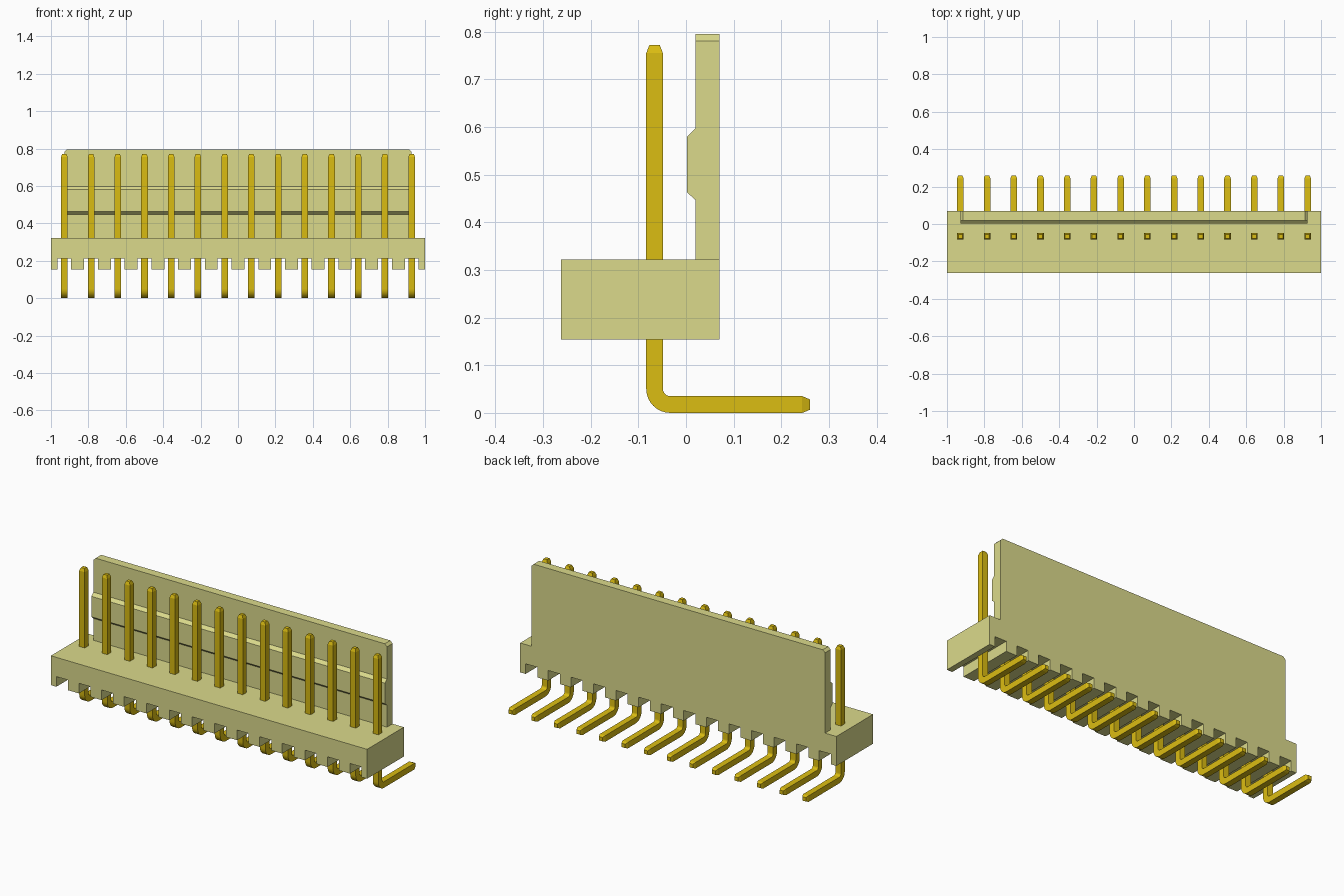
import bpy
import bmesh
import math
from mathutils import Vector

old = bpy.data.objects.get("Cube")
if old:
    bpy.data.objects.remove(old, do_unlink=True)

PINS = 14
PITCH = 2 / PINS
PIN_X = [(i - (PINS - 1) / 2) * PITCH for i in range(PINS)]
FRONT, BACK = -0.262, 0.07
BOTTOM, DECK = 0.154, 0.322


def material(name, colour):
    mat = bpy.data.materials.new(name)
    mat.use_nodes = True
    mat.diffuse_color = colour
    bsdf = next(n for n in mat.node_tree.nodes if n.type == 'BSDF_PRINCIPLED')
    bsdf.inputs["Base Color"].default_value = colour
    bsdf.inputs["Roughness"].default_value = 0.5
    return mat


def to_mesh(bm, name, mat):
    bmesh.ops.recalc_face_normals(bm, faces=bm.faces)
    mesh = bpy.data.meshes.new(name)
    bm.to_mesh(mesh)
    bm.free()
    mesh.materials.append(mat)
    return mesh


def add_object(name, mesh):
    obj = bpy.data.objects.new(name, mesh)
    bpy.context.collection.objects.link(obj)
    return obj


def extrude_profile(points, depth):
    """Extrude a closed planar outline along the depth vector."""
    bm = bmesh.new()
    face = bm.faces.new([bm.verts.new(p) for p in points])
    moved = bmesh.ops.extrude_face_region(bm, geom=[face], use_keep_orig=True)
    verts = [g for g in moved["geom"] if isinstance(g, bmesh.types.BMVert)]
    bmesh.ops.translate(bm, verts=verts, vec=depth)
    return bm


plastic = material("cream_plastic", (0.71, 0.70, 0.26, 1))
gold = material("gold_metal", (0.71, 0.51, 0.006, 1))

# Base block with a slot under every pin, running front to back
slot, slot_top = 0.037, 0.212
outline = [(1, DECK), (-1, DECK), (-1, BOTTOM)]
for x in PIN_X:
    outline += [(x - slot, BOTTOM), (x - slot, slot_top),
                (x + slot, slot_top), (x + slot, BOTTOM)]
outline.append((1, BOTTOM))
base = extrude_profile([(x, FRONT, z) for x, z in outline],
                       Vector((0, BACK - FRONT, 0)))
add_object("housing_base", to_mesh(base, "housing_base", plastic))

# Rear locking wall with a latch ridge and chamfered top corners
half, top = PIN_X[-1], 0.795
section = [(BACK, DECK), (BACK, top), (0.02, top), (0.02, 0.597),
           (0.002, 0.58), (0.002, 0.463), (0.02, 0.447), (0.02, DECK)]
wall = extrude_profile([(-half, y, z) for y, z in section],
                       Vector((2 * half, 0, 0)))
corners = [e for e in wall.edges
           if all(v.co.z > top - 0.001 for v in e.verts)
           and abs(e.verts[0].co.x - e.verts[1].co.x) < 0.001]
bmesh.ops.bevel(wall, geom=corners, offset=0.014, segments=1, affect='EDGES')
add_object("locking_wall", to_mesh(wall, "locking_wall", plastic))

# Bent square pin: rings of (y, z, direction angle, half width)
w, tip_w, radius, pin_y = 0.0175, 0.011, 0.033, -0.066
stations = [(pin_y, 0.772, 0, tip_w), (pin_y, 0.755, 0, w)]
for i in range(9):
    a = math.pi / 2 * i / 8
    stations.append((pin_y + radius * (1 - math.cos(a)),
                     w + radius * (1 - math.sin(a)), a, w))
stations += [(0.244, w, math.pi / 2, w), (0.26, w, math.pi / 2, tip_w)]

bm = bmesh.new()
rings = []
for y, z, a, h in stations:
    side = Vector((0, math.cos(a), math.sin(a)))
    centre = Vector((0, y, z))
    rings.append([bm.verts.new(centre + Vector((sx * h, 0, 0)) + side * (sy * h))
                  for sx, sy in ((-1, -1), (1, -1), (1, 1), (-1, 1))])
for r0, r1 in zip(rings, rings[1:]):
    for k in range(4):
        n = (k + 1) % 4
        bm.faces.new((r0[k], r0[n], r1[n], r1[k]))
bm.faces.new(rings[0])
bm.faces.new(rings[-1])
pin_mesh = to_mesh(bm, "pin", gold)

for i, x in enumerate(PIN_X):
    pin = add_object(f"pin_{i + 1}", pin_mesh)
    pin.location.x = x

# Smooth the bend while keeping the square edges sharp
bpy.ops.object.select_all(action='DESELECT')
pin.select_set(True)
bpy.context.view_layer.objects.active = pin
bpy.ops.object.shade_smooth_by_angle(angle=math.radians(20))
